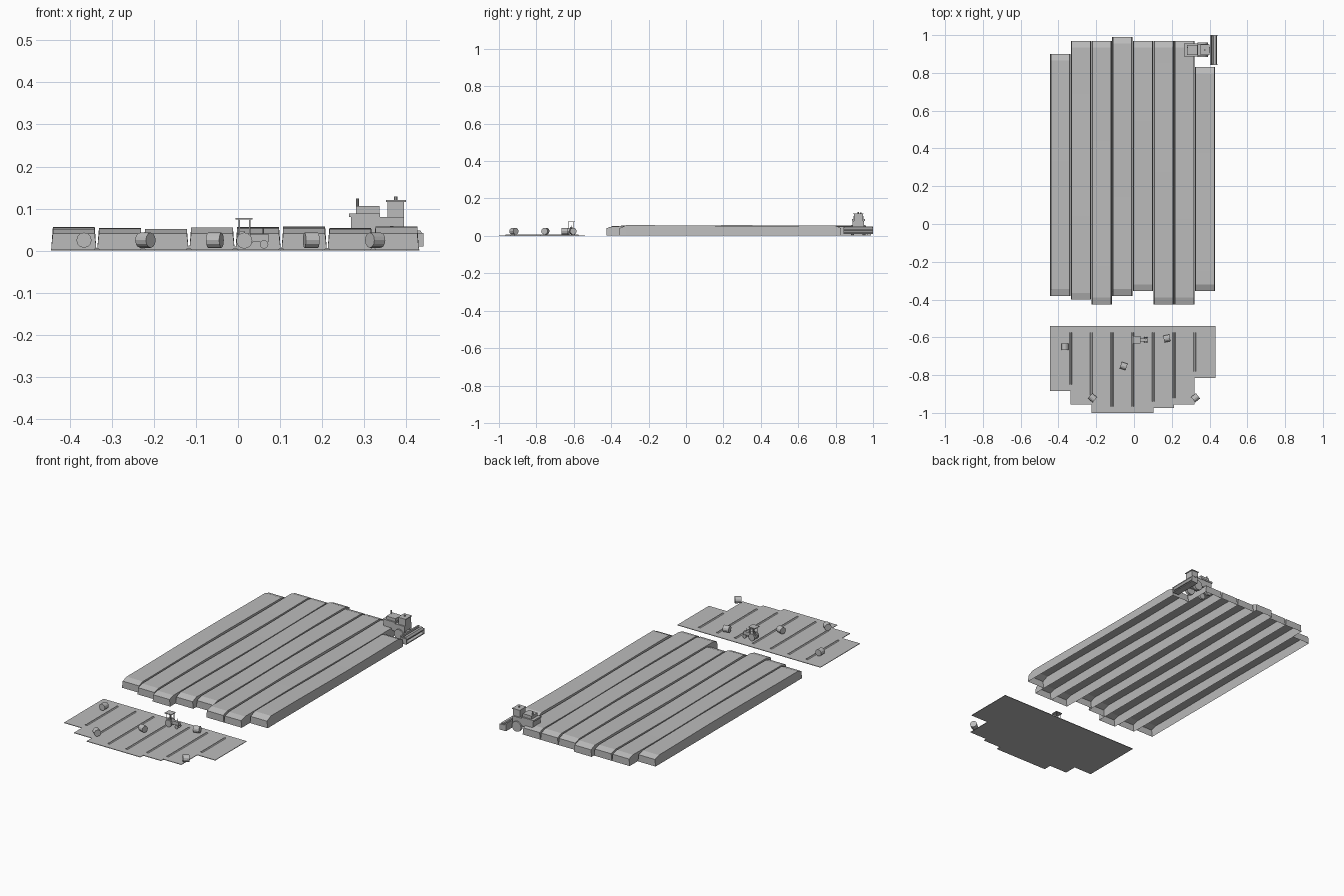
import bpy, bmesh, math
from mathutils import Matrix

cube = bpy.data.objects.get("Cube")
if cube:
    bpy.data.objects.remove(cube, do_unlink=True)

GREY = (0.5, 0.5, 0.5, 1.0)
grey = bpy.data.materials.new("plain_grey")
grey.use_nodes = True
grey.diffuse_color = GREY
grey.node_tree.nodes["Principled BSDF"].inputs["Base Color"].default_value = GREY


def finish(name, bm):
    mesh = bpy.data.meshes.new(name)
    bmesh.ops.recalc_face_normals(bm, faces=bm.faces)
    bm.to_mesh(mesh)
    bm.free()
    mesh.materials.append(grey)
    ob = bpy.data.objects.new(name, mesh)
    bpy.context.collection.objects.link(ob)
    return ob


def box(name, x0, x1, y0, y1, z0, z1):
    bm = bmesh.new()
    bmesh.ops.create_cube(bm, size=1, matrix=Matrix.Translation(
        ((x0 + x1) / 2, (y0 + y1) / 2, (z0 + z1) / 2)) @ Matrix.Diagonal(
        (x1 - x0, y1 - y0, z1 - z0, 1)))
    return finish(name, bm)


def cylinder(name, centre, radius, length, angle=0.0, sides=12, upright=False):
    """Cylinder along x turned by angle about z, or standing upright."""
    bm = bmesh.new()
    turn = Matrix.Identity(4) if upright else (
        Matrix.Rotation(math.radians(angle), 4, 'Z') @ Matrix.Rotation(math.pi / 2, 4, 'Y'))
    bmesh.ops.create_cone(bm, cap_ends=True, segments=sides, radius1=radius, radius2=radius,
                          depth=length, matrix=Matrix.Translation(centre) @ turn)
    return finish(name, bm)


def prism(name, outline, y0, y1):
    """Side outline in x and z, drawn out along y."""
    bm = bmesh.new()
    face = bm.faces.new([bm.verts.new((x, y0, z)) for x, z in outline])
    out = bmesh.ops.extrude_face_region(bm, geom=[face])
    for v in out["geom"]:
        if isinstance(v, bmesh.types.BMVert):
            v.co.y = y1
    return finish(name, bm)


LEFT, PITCH = -0.445, 0.1095


def crop_row(i, y0, y1, height):
    """Open-bottomed strip with an undulating top and sloped ends."""
    xa = LEFT + PITCH * i
    xb = xa + PITCH
    steps = 16
    a, b = y0 + 0.035, y1 - 0.035
    stations = [(y0, 0.041)]
    for k in range(steps + 1):
        y = a + (b - a) * k / steps
        stations.append((y, height + 0.002 * math.sin(5 * y + 1.3 * i)))
    stations.append((y1, 0.041))
    bm = bmesh.new()
    rings = [[bm.verts.new(p) for p in ((xa + .001, y, .003), (xa + .005, y, h),
                                        (xb - .005, y, h), (xb - .001, y, .003))]
             for y, h in stations]
    for r, s in zip(rings, rings[1:]):
        for j in range(3):
            bm.faces.new((r[j], r[j + 1], s[j + 1], s[j]))
    bm.faces.new(rings[0])
    bm.faces.new(rings[-1][::-1])
    ob = finish(f"crop_row_{i + 1}", bm)
    if ob.data.polygons[1].normal.z < 0:
        ob.data.flip_normals()


# Standing crop
rows = [(-.38, .90, .054), (-.40, .97, .052), (-.425, .97, .050), (-.38, .99, .053),
        (-.355, .97, .054), (-.425, .97, .055), (-.425, .97, .052), (-.355, .83, .055)]
for i, row in enumerate(rows):
    crop_row(i, *row)

# Cut stubble strips and the low ridges between them
fronts = [-.885, -.955, -1, -1, -1, -.975, -.955, -.815]
for i, front in enumerate(fronts):
    x = LEFT + PITCH * i
    box(f"stubble_strip_{i + 1}", x, x + PITCH, front, -.54, 0, .003)
    if i:
        start = max(front, fronts[i - 1]) + .035
        prism(f"stubble_ridge_{i}", [(x - .007, .003), (x - .003, .007),
                                     (x + .003, .007), (x + .007, .003)], start, -.575)

# Round bales
for n, (x, y, angle) in enumerate([(-.366, -.65, 90), (-.22, -.92, -40), (-.055, -.752, -18),
                                   (.174, -.606, 12), (.326, -.92, 38)]):
    cylinder(f"bale_{n + 1}", (x, y, .025), .018, .033, angle)

# Tractor
TY = -.613
box("tractor_hood", .03, .072, TY - .008, TY + .008, .021, .04)
box("tractor_rear_body", -.002, .034, TY - .010, TY + .010, .018, .04)
box("tractor_seat", .004, .016, TY - .006, TY + .006, .04, .047)
box("tractor_roof", -.006, .034, TY - .019, TY + .019, .074, .078)
cylinder("tractor_exhaust", (.06, TY, .047), .0015, .016, sides=8, upright=True)
for side in (-1, 1):
    cylinder("tractor_rear_wheel", (.015, TY + side * .015, .024), .019, .009, 90, 16)
    cylinder("tractor_front_wheel", (.062, TY + side * .012, .015), .010, .006, 90, 12)
    for px in (.003, .028):
        box("tractor_roof_post", px - .0015, px + .0015, TY + side * .014 - .0015,
            TY + side * .014 + .0015, .034, .075)

# Harvester body
HY = .922
prism("harvester_body", [(.268, .05), (.30, .042), (.375, .035), (.394, .05),
                         (.394, .08), (.268, .08)], HY - .031, HY + .031)
box("harvester_deck", .264, .338, HY - .034, HY + .034, .080, .089)
box("harvester_grain_tank", .281, .336, HY - .026, HY + .026, .089, .106)
box("harvester_cab", .355, .395, HY - .024, HY + .024, .08, .116)
box("harvester_cab_roof", .352, .399, HY - .028, HY + .028, .116, .12)
cylinder("harvester_beacon", (.375, HY, .124), .004, .009, sides=8, upright=True)
cylinder("harvester_exhaust", (.284, HY + .012, .106), .003, .036, sides=8, upright=True)
for side in (-1, 1):
    cylinder("harvester_front_wheel", (.365, HY + side * .031, .031), .028, .016, 90, 16)
    cylinder("harvester_rear_wheel", (.287, HY + side * .026, .02), .018, .012, 90, 16)

# Cutting header
prism("harvester_feeder", [(.37, .035), (.41, .014), (.41, .036), (.37, .058)],
      HY - .014, HY + .014)
prism("header_trough", [(.402, .01), (.440, .01), (.440, .016), (.412, .022),
                        (.410, .05), (.402, .05)], .842, 1.0)
for y in (.842, .996):
    box("header_end_plate", .402, .441, y, y + .004, .01, .042)
cylinder("header_reel", (.427, .921, .037), .013, .15, 90, 6)
